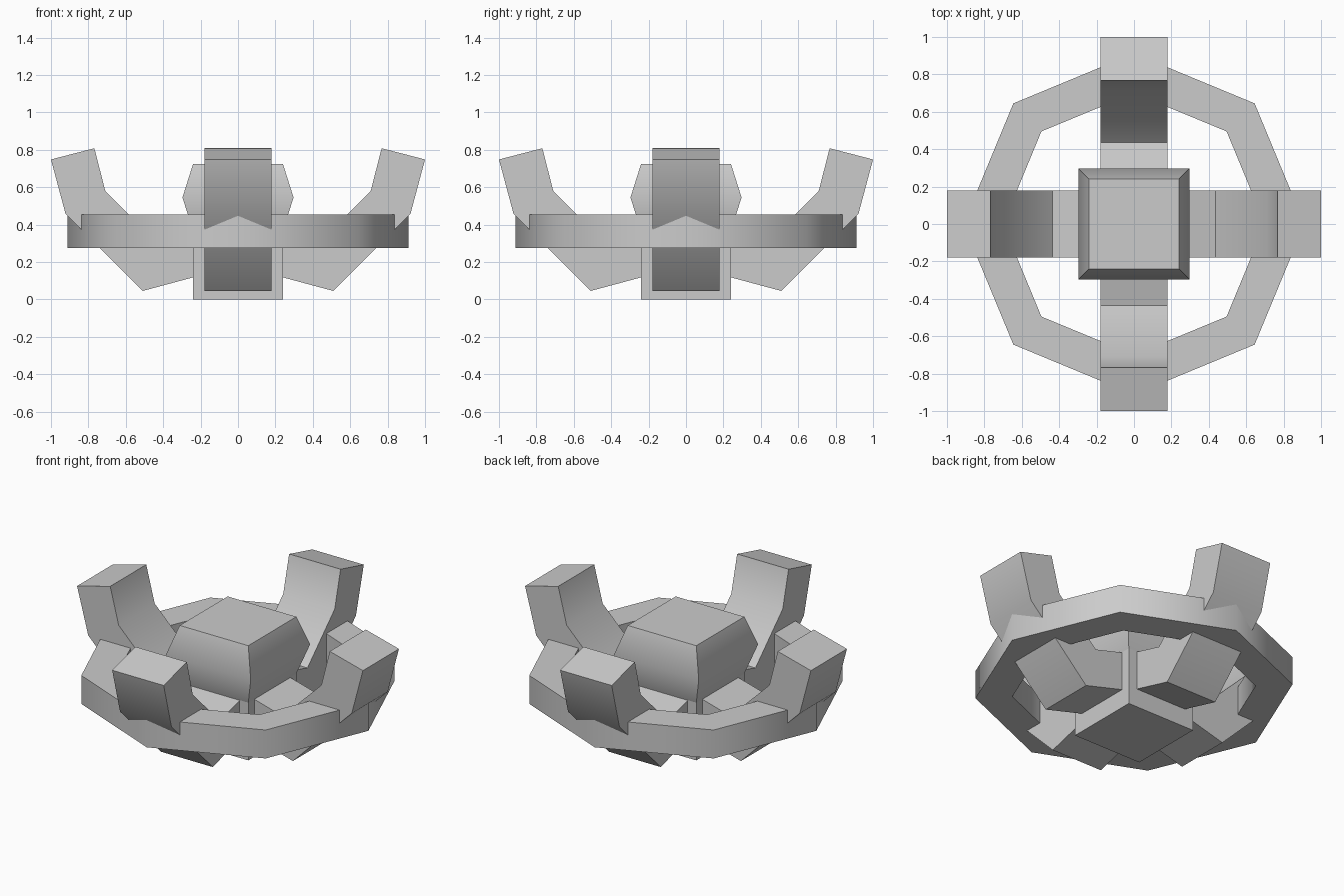
import bpy, bmesh, math

if "Cube" in bpy.data.objects:
    bpy.data.objects.remove(bpy.data.objects["Cube"])


def finish(bm, name, angle=50):
    bmesh.ops.recalc_face_normals(bm, faces=bm.faces[:])
    me = bpy.data.meshes.new(name)
    bm.to_mesh(me)
    bm.free()
    ob = bpy.data.objects.new(name, me)
    bpy.context.collection.objects.link(ob)
    bpy.ops.object.select_all(action='DESELECT')
    ob.select_set(True)
    bpy.context.view_layer.objects.active = ob
    bpy.ops.object.shade_smooth_by_angle(angle=math.radians(angle))
    return ob


def skin(bm, rings, closed=False):
    """Bridge successive vertex loops with quads; cap the ends unless closed."""
    loops = [[bm.verts.new(p) for p in r] for r in rings]
    n = len(loops[0])
    pairs = list(zip(loops, loops[1:]))
    if closed:
        pairs.append((loops[-1], loops[0]))
    for a, b in pairs:
        for i in range(n):
            j = (i + 1) % n
            bm.faces.new((a[i], a[j], b[j], b[i]))
    if not closed:
        bm.faces.new(loops[0])
        bm.faces.new(loops[-1])


def square(h, z):
    return [(-h, -h, z), (h, -h, z), (h, h, z), (-h, h, z)]


# Square post
bm = bmesh.new()
skin(bm, [square(0.24, 0), square(0.24, 0.37)])
finish(bm, "centre_post")

# Bulging block on top of the post
bm = bmesh.new()
skin(bm, [square(0.24, 0.365), square(0.297, 0.545), square(0.24, 0.725)])
finish(bm, "centre_block")

# Octagonal ring
bm = bmesh.new()
section = [(0.70, 0.275), (0.912, 0.275), (0.912, 0.455), (0.70, 0.455)]
skin(bm, [[(r * math.cos(k * math.pi / 4), r * math.sin(k * math.pi / 4), z)
           for r, z in section] for k in range(8)], closed=True)
finish(bm, "outer_ring")

# Four bent arms: pairs of (lower, upper) points along the arm, seen from the side
stations = [((0.22, 0.123), (0.22, 0.369)),
            ((0.51, 0.045), (0.437, 0.31)),
            ((0.922, 0.457), (0.709, 0.578)),
            ((1.0, 0.748), (0.768, 0.808))]
W = 0.18
for k, name in enumerate(("right_arm", "back_arm", "left_arm", "front_arm")):
    bm = bmesh.new()
    skin(bm, [[(lx, -W, lz), (lx, W, lz), (ux, W, uz), (ux, -W, uz)]
              for (lx, lz), (ux, uz) in stations])
    finish(bm, name).rotation_euler.z = k * math.pi / 2
